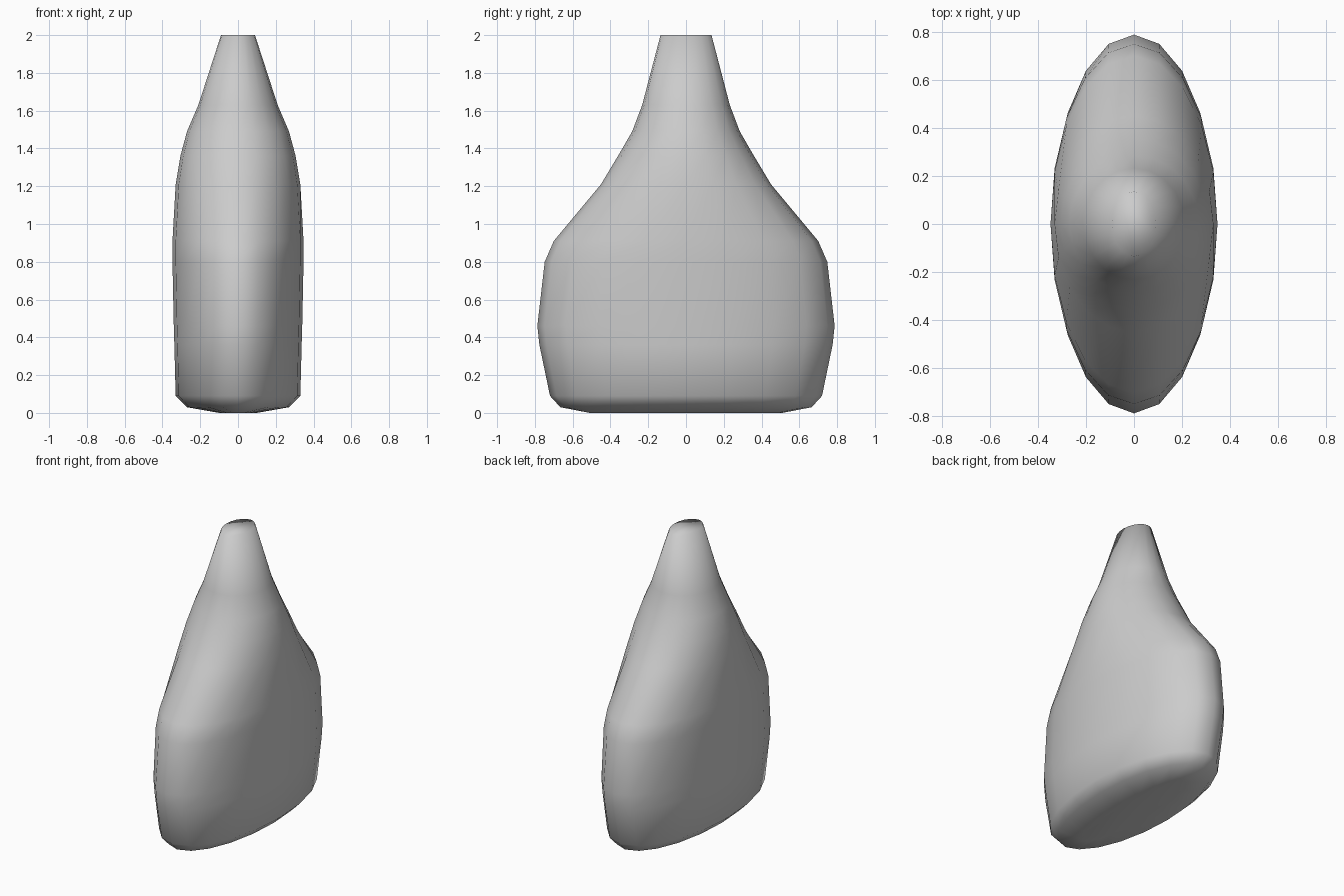
import bpy, bmesh, math

if "Cube" in bpy.data.objects:
    bpy.data.objects.remove(bpy.data.objects["Cube"])

SIDES = 20
# Profile rings: height, half width (x), half depth (y)
RINGS = [
    (0.00, 0.10, 0.51), (0.03, 0.27, 0.665), (0.09, 0.33, 0.72),
    (0.36, 0.337, 0.776), (0.46, 0.34, 0.787), (0.80, 0.347, 0.748),
    (0.91, 0.347, 0.70), (1.21, 0.33, 0.45), (1.36, 0.305, 0.36),
    (1.49, 0.27, 0.285), (1.63, 0.21, 0.232), (2.00, 0.09, 0.135),
]

# Flask body: stacked elliptical rings, bridged and capped
bm = bmesh.new()
loops = []
for z, rx, ry in RINGS:
    loops.append([bm.verts.new((rx * math.cos(2 * math.pi * i / SIDES),
                                ry * math.sin(2 * math.pi * i / SIDES), z))
                  for i in range(SIDES)])
for low, high in zip(loops, loops[1:]):
    for i in range(SIDES):
        j = (i + 1) % SIDES
        bm.faces.new((low[i], low[j], high[j], high[i]))
bm.faces.new(loops[0][::-1])
bm.faces.new(loops[-1])

# Smooth shading everywhere, including the caps
for face in bm.faces:
    face.smooth = True
mesh = bpy.data.meshes.new("flask_body")
bm.to_mesh(mesh)
bm.free()
body = bpy.data.objects.new("flask_body", mesh)
bpy.context.collection.objects.link(body)
